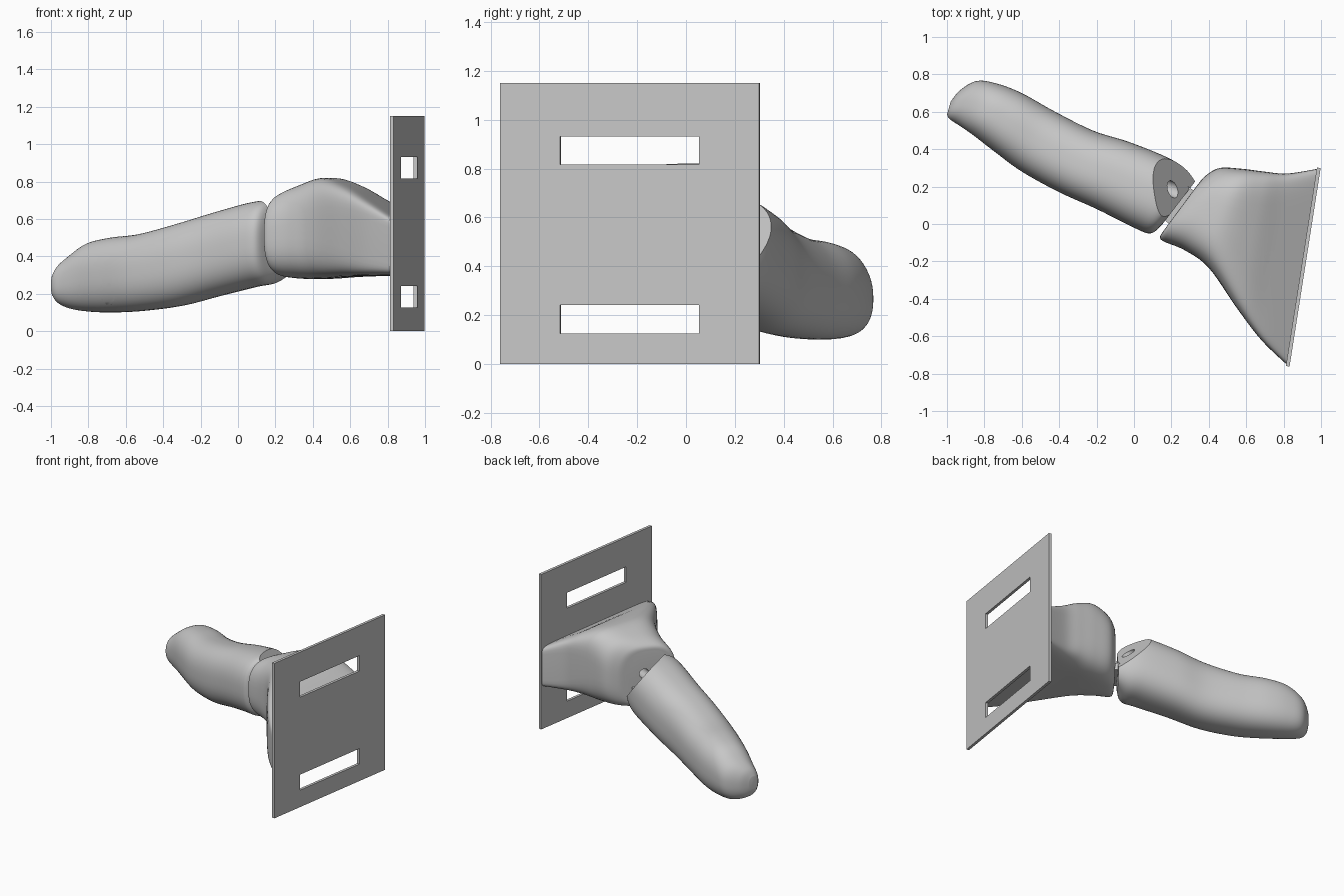
import bpy
import bmesh
import math
from mathutils import Vector, Matrix

default = bpy.data.objects.get("Cube")
if default:
    bpy.data.objects.remove(default, do_unlink=True)

grey = bpy.data.materials.new("light grey")
grey.use_nodes = True
colour = (0.57, 0.57, 0.57, 1)
grey.diffuse_color = colour
grey.node_tree.nodes["Principled BSDF"].inputs["Base Color"].default_value = colour


def make_object(name, bm):
    """Turn a bmesh into a grey object with outward normals."""
    bmesh.ops.recalc_face_normals(bm, faces=bm.faces[:])
    mesh = bpy.data.meshes.new(name)
    bm.to_mesh(mesh)
    bm.free()
    mesh.materials.append(grey)
    obj = bpy.data.objects.new(name, mesh)
    bpy.context.collection.objects.link(obj)
    return obj


def activate(obj):
    bpy.ops.object.select_all(action="DESELECT")
    obj.select_set(True)
    bpy.context.view_layer.objects.active = obj


def smooth(obj, degrees=38):
    activate(obj)
    bpy.ops.object.shade_smooth_by_angle(angle=math.radians(degrees))


def box(name, size, matrix):
    bm = bmesh.new()
    bmesh.ops.create_cube(bm, size=1)
    bm.transform(matrix @ Matrix.Diagonal((*size, 1)))
    return make_object(name, bm)


def rod(name, start, end, radius):
    """Round bar between two points."""
    start, end = Vector(start), Vector(end)
    axis = end - start
    bm = bmesh.new()
    bmesh.ops.create_cone(bm, cap_ends=True, segments=24, radius1=radius,
                          radius2=radius, depth=axis.length)
    turn = axis.to_track_quat("Z", "Y").to_matrix().to_4x4()
    bm.transform(Matrix.Translation((start + end) / 2) @ turn)
    return make_object(name, bm)


def carve(obj, cutters):
    """Subtract each cutter, then throw it away."""
    for cutter in cutters:
        cutter.hide_render = True
        before = len(obj.data.vertices)
        for solver in ("MANIFOLD", "FLOAT"):
            modifier = obj.modifiers.new("cut", "BOOLEAN")
            modifier.operation = "DIFFERENCE"
            modifier.solver = solver
            modifier.object = cutter
            activate(obj)
            bpy.ops.object.modifier_apply(modifier=modifier.name)
            if len(obj.data.vertices) != before:
                break
        bpy.data.objects.remove(cutter, do_unlink=True)


def spline(keys, steps=6):
    """Smooth in-between sections passing through every key section."""
    keys = [Vector(k) for k in keys]
    result = []
    for i in range(len(keys) - 1):
        a, b, c = keys[max(i - 1, 0)], keys[i], keys[i + 1]
        d = keys[min(i + 2, len(keys) - 1)]
        for s in range(steps):
            t = s / steps
            result.append(b + (c - a) * (t / 2)
                          + (a * 2 - b * 5 + c * 4 - d) * (t * t / 2)
                          + (b * 3 - a - c * 3 + d) * (t ** 3 / 2))
    return result + [keys[-1]]


def loft(keys, round_start, round_end, segments=56):
    """Skin upright sections: front x, y, back x, y, bottom z, top z."""
    bm = bmesh.new()
    sections = spline(keys)
    rings = []
    for i, (fx, fy, bx, by, low, high) in enumerate(sections):
        t = i / (len(sections) - 1)
        power = 2 / (round_start + (round_end - round_start) * t ** 3)
        ring = []
        for k in range(segments):
            angle = math.tau * (k + 0.5) / segments
            c, s = math.cos(angle), math.sin(angle)
            u = math.copysign(abs(c) ** power, c) / 2
            w = math.copysign(abs(s) ** power, s) / 2
            ring.append(bm.verts.new(((fx + bx) / 2 + u * (bx - fx),
                                      (fy + by) / 2 + u * (by - fy),
                                      (low + high) / 2 + w * (high - low))))
        rings.append(ring)
    for a, b in zip(rings, rings[1:]):
        for k in range(segments):
            n = (k + 1) % segments
            bm.faces.new((a[k], a[n], b[n], b[k]))
    bm.faces.new(rings[0])
    bm.faces.new(rings[-1])
    return bm


# Mounting plate with two strap slots
plate_frame = (Matrix.Translation((0.905, -0.23, 0.575))
               @ Matrix.Rotation(math.radians(-8.9), 4, "Z"))
plate = box("mounting_plate", (0.02, 1.074, 1.15), plate_frame)
carve(plate, [box("slot_cutter", (0.2, 0.575, 0.115),
                  plate_frame @ Matrix.Translation((0, 0, z)))
              for z in (-0.392, 0.298)])

# Flared knuckle growing from the joint into the plate
knuckle = make_object("knuckle_base", loft([
    (0.155, -0.04, 0.34, 0.21, 0.34, 0.69),
    (0.145, -0.085, 0.385, 0.26, 0.295, 0.735),
    (0.27, -0.14, 0.46, 0.30, 0.28, 0.785),
    (0.40, -0.235, 0.58, 0.295, 0.28, 0.82),
    (0.55, -0.45, 0.70, 0.28, 0.29, 0.775),
    (0.68, -0.62, 0.82, 0.27, 0.295, 0.70),
    (0.82, -0.755, 0.98, 0.295, 0.30, 0.61)], 2.7, 12))
carve(knuckle, [
    rod("cord_entry_cutter", (0.79, -0.217, 0.79), (0.55, -0.07, 0.485), 0.035),
    rod("cord_exit_cutter", (0.2, 0.15, 0.54), (0.56, -0.07, 0.5), 0.034)])
smooth(knuckle)

# Finger tapering to a rounded tip
finger_mesh = loft([
    (0.153, 0.0, 0.333, 0.235, 0.30, 0.64),
    (0.09, -0.05, 0.27, 0.30, 0.255, 0.695),
    (0.0, -0.02, 0.17, 0.36, 0.235, 0.69),
    (-0.2, 0.08, -0.03, 0.44, 0.185, 0.635),
    (-0.4, 0.17, -0.22, 0.50, 0.135, 0.575),
    (-0.6, 0.28, -0.43, 0.605, 0.108, 0.52),
    (-0.75, 0.39, -0.60, 0.70, 0.10, 0.50),
    (-0.86, 0.475, -0.73, 0.75, 0.105, 0.47),
    (-0.94, 0.53, -0.84, 0.765, 0.12, 0.405),
    (-0.985, 0.56, -0.93, 0.715, 0.15, 0.35),
    (-1.0, 0.585, -0.98, 0.655, 0.19, 0.30)], 2.5, 2.2)

# Slanted clearance face at the joint end of the finger
cut = bmesh.ops.bisect_plane(
    finger_mesh, geom=finger_mesh.verts[:] + finger_mesh.edges[:] + finger_mesh.faces[:],
    plane_co=(0.15, 0.06, 0.67), plane_no=(0.054, 0.012, 0.041), clear_outer=True)
rim = [e for e in cut["geom_cut"] if isinstance(e, bmesh.types.BMEdge)]
bmesh.ops.holes_fill(finger_mesh, edges=rim, sides=0)
finger = make_object("finger", finger_mesh)

# Cord holes at the joint and in the finger pad
carve(finger, [
    rod("joint_hole_cutter", (0.32, 0.15, 0.6), (-0.1, 0.28, 0.45), 0.042),
    rod("tip_hole_cutter", (-0.91, 0.36, 0.2), (-0.82, 0.63, 0.24), 0.042),
    rod("pad_hole_cutter", (-0.74, 0.27, 0.24), (-0.64, 0.52, 0.15), 0.05)])
smooth(finger)

# Thin living hinge joining finger and knuckle
box("hinge", (0.08, 0.22, 0.05),
    Matrix.Translation((0.24, 0.1, 0.42)) @ Matrix.Rotation(math.radians(-38), 4, "Z"))
